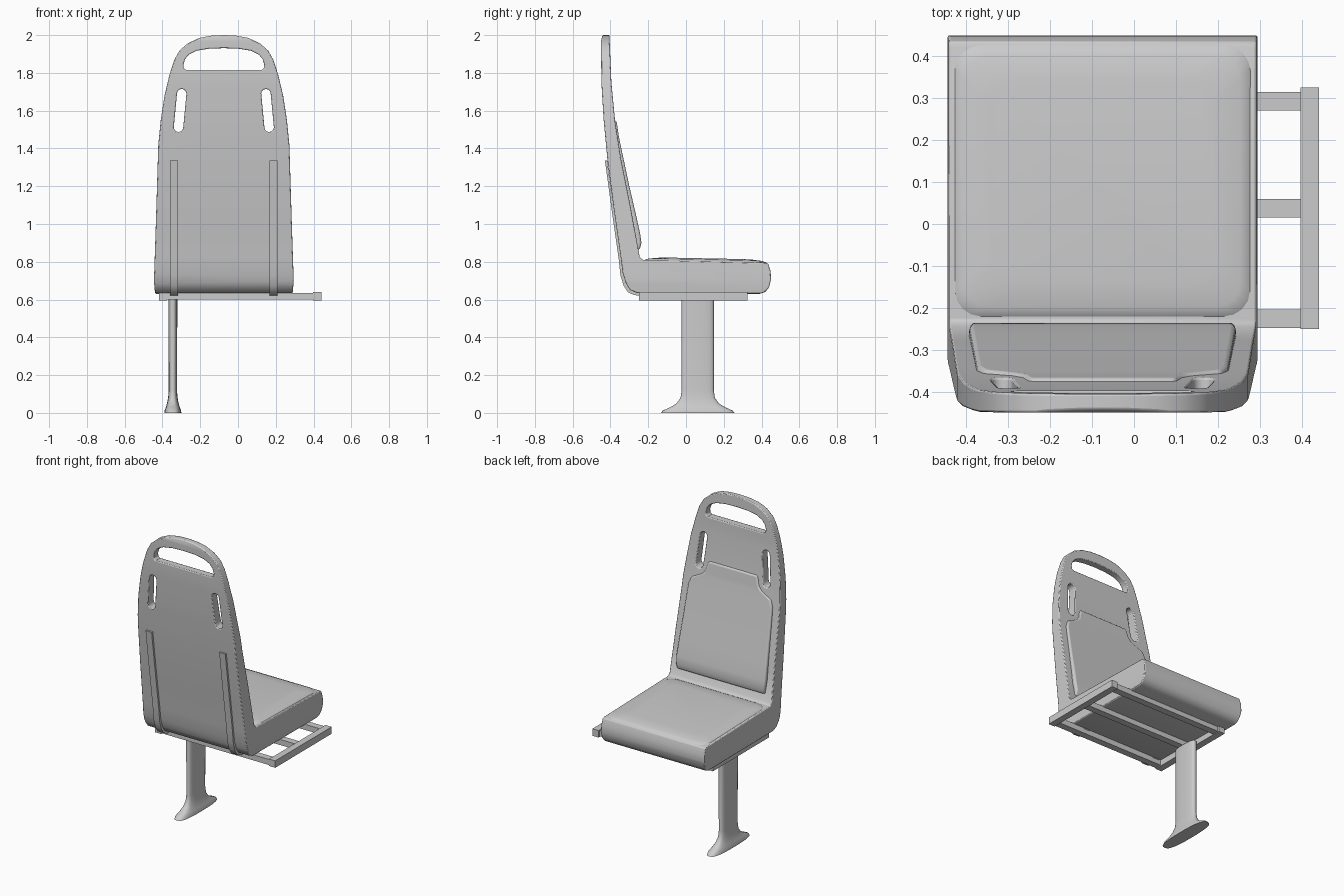
import bpy, bmesh, math
from mathutils import Vector

old = bpy.data.objects.get("Cube")
if old:
    bpy.data.objects.remove(old, do_unlink=True)

CX = -0.075  # the seat sits off-centre on its frame

grey = bpy.data.materials.new("light grey")
grey.use_nodes = True
grey.diffuse_color = (0.6, 0.6, 0.6, 1)
grey.node_tree.nodes["Principled BSDF"].inputs["Base Color"].default_value = (0.6, 0.6, 0.6, 1)


def make(name, bm):
    bmesh.ops.recalc_face_normals(bm, faces=bm.faces)
    mesh = bpy.data.meshes.new(name)
    bm.to_mesh(mesh)
    bm.free()
    ob = bpy.data.objects.new(name, mesh)
    bpy.context.collection.objects.link(ob)
    mesh.materials.append(grey)
    return ob


def activate(ob):
    bpy.ops.object.select_all(action='DESELECT')
    ob.select_set(True)
    bpy.context.view_layer.objects.active = ob


def smooth(ob, angle=35):
    activate(ob)
    bpy.ops.object.shade_smooth_by_angle(angle=math.radians(angle))


def prism(name, outline, place, depth):
    """Extrude a flat outline; place maps each 2D point into space."""
    bm = bmesh.new()
    face = bm.faces.new([bm.verts.new(place(a, b)) for a, b in outline])
    out = bmesh.ops.extrude_face_region(bm, geom=[face])
    verts = [v for v in out["geom"] if isinstance(v, bmesh.types.BMVert)]
    bmesh.ops.translate(bm, verts=verts, vec=depth)
    return make(name, bm)


def side_prism(name, outline, x, width):
    return prism(name, outline, lambda y, z: (x - width / 2, y, z), (width, 0, 0))


def front_prism(name, outline):
    return prism(name, outline, lambda x, z: (x + CX, -1, z), (0, 2, 0))


def mirrored(half):
    return half + [(-x, z) for x, z in reversed(half) if x > 0]


def cut(ob, cutter, operation):
    activate(ob)
    mod = ob.modifiers.new("cut", 'BOOLEAN')
    mod.operation, mod.object, mod.solver = operation, cutter, 'EXACT'
    bpy.ops.object.modifier_apply(modifier=mod.name)
    bpy.data.objects.remove(cutter, do_unlink=True)


def bevel(ob, width, segments):
    mod = ob.modifiers.new("bevel", 'BEVEL')
    mod.width, mod.segments = width, segments
    mod.limit_method, mod.angle_limit = 'ANGLE', math.radians(40)


def box(name, x0, x1, y0, y1, z0, z1):
    return side_prism(name, [(y0, z0), (y1, z0), (y1, z1), (y0, z1)], (x0 + x1) / 2, x1 - x0)


# Shell: side profile crossed with the front silhouette
back_edge = [(-0.44, 2.01), (-0.45, 1.97), (-0.448, 1.75), (-0.436, 1.55), (-0.416, 1.34),
             (-0.385, 1.1), (-0.345, 0.82), (-0.335, 0.74), (-0.318, 0.685), (-0.295, 0.65),
             (-0.26, 0.635)]
shell = side_prism("seat_shell", back_edge + [
    (0.39, 0.63), (0.42, 0.64), (0.44, 0.665), (0.45, 0.705), (0.448, 0.75), (0.435, 0.79),
    (0.42, 0.795), (-0.23, 0.81), (-0.245, 0.825), (-0.295, 1.1), (-0.345, 1.35),
    (-0.376, 1.55), (-0.395, 1.75), (-0.406, 2.01)], CX, 1)
silhouette = mirrored([(0.355, 0.6), (0.365, 0.64), (0.37, 0.7), (0.36, 1.0), (0.347, 1.42),
                       (0.334, 1.55), (0.314, 1.68), (0.288, 1.79), (0.262, 1.87),
                       (0.235, 1.918), (0.19, 1.957), (0.13, 1.985), (0.065, 1.997), (0, 2.0)])
cut(shell, front_prism("silhouette", silhouette), 'INTERSECT')

# Handle opening and the two slanted slots
handle = mirrored([(0.2, 1.816), (0.212, 1.825), (0.214, 1.845), (0.205, 1.873), (0.185, 1.897),
                   (0.145, 1.917), (0.08, 1.928), (0, 1.931)])
cut(shell, front_prism("handle_opening", handle), 'DIFFERENCE')
for s in (1, -1):
    top, low, r = Vector((0.223 * s, 1.69)), Vector((0.24 * s, 1.512)), 0.025
    pts = []
    for i in range(14):
        a = math.pi * (i % 7) / 6 + (math.pi if i > 6 else 0)
        c = low if i > 6 else top
        pts.append((c.x + r * math.cos(a), c.y + r * math.sin(a)))
    cut(shell, front_prism("slot", pts), 'DIFFERENCE')
bevel(shell, 0.005, 2)
smooth(shell)

# Back cushion, notched at the top around the slots
back_pad = side_prism("back_cushion", [
    (-0.39, 1.555), (-0.368, 1.55), (-0.355, 1.46), (-0.336, 1.37), (-0.3, 1.2), (-0.265, 1.05),
    (-0.243, 0.95), (-0.236, 0.9), (-0.245, 0.865), (-0.3, 0.86)], CX, 1)
pad_outline = mirrored([(0.31, 0.8), (0.318, 0.95), (0.3, 1.38), (0.285, 1.425), (0.215, 1.46),
                        (0.19, 1.49), (0.178, 1.54), (0.165, 1.548)])
cut(back_pad, front_prism("pad_outline", pad_outline), 'INTERSECT')
bevel(back_pad, 0.012, 3)
smooth(back_pad, 50)

# Seat cushion with a gently domed, rounded-corner top
bm = bmesh.new()
rings = []
for inset, z in ((0, 0.77), (0, 0.8), (0.008, 0.81), (0.03, 0.817), (0.09, 0.822)):
    ring = []
    hx, hy, r = 0.358 - inset, 0.33 - inset, 0.06
    for k in range(4):
        sx, sy = ((1, 1), (-1, 1), (-1, -1), (1, -1))[k]
        for i in range(5):
            a = math.pi / 2 * (k + i / 4)
            y = 0.102 + sy * (hy - r) + r * math.sin(a)
            drop = 0.014 * max(0, (y + 0.1) / 0.53) ** 2
            ring.append(bm.verts.new((CX + sx * (hx - r) + r * math.cos(a), y, z - drop)))
    rings.append(ring)
for lower, upper in zip(rings, rings[1:]):
    for i in range(len(lower)):
        j = (i + 1) % len(lower)
        bm.faces.new((lower[i], lower[j], upper[j], upper[i]))
bm.faces.new(rings[0])
bm.faces.new(rings[-1])
smooth(make("seat_cushion", bm))

# Support straps following the rear of the shell and tucking under
path = [(-0.417, 1.335)] + back_edge[5:] + [(-0.2, 0.633)]
outer = [(y - 0.012, z - 0.012 * (z < 0.75)) for y, z in path]
for s, name in ((-1, "right_back_strap"), (1, "left_back_strap")):
    smooth(side_prism(name, path + outer[::-1], CX + 0.263 * s, 0.043))

# Frame: three cross rails and two end rails
for name, y in (("front_rail", -0.226), ("middle_rail", 0.038), ("rear_rail", 0.293)):
    box(name, -0.375, 0.4, y - 0.022, y + 0.022, 0.6, 0.636)
for name, x in (("right_end_rail", -0.397), ("left_end_rail", 0.419)):
    box(name, x - 0.022, x + 0.022, -0.25, 0.325, 0.595, 0.64)

# Pedestal leg: rounded sections flaring to the foot
bm = bmesh.new()
rings = []
for z, hx, hy in ((0, 0.045, 0.195), (0.012, 0.044, 0.185), (0.03, 0.037, 0.145), (0.05, 0.031, 0.112),
                  (0.08, 0.025, 0.091), (0.12, 0.022, 0.085), (0.6, 0.024, 0.085)):
    ring = []
    for i in range(32):
        a = math.tau * i / 32
        c, s = math.cos(a), math.sin(a)
        ring.append(bm.verts.new((-0.345 + hx * math.copysign(abs(c) ** 0.7, c),
                                  0.062 + hy * math.copysign(abs(s) ** 0.7, s), z)))
    rings.append(ring)
for lower, upper in zip(rings, rings[1:]):
    for i in range(32):
        j = (i + 1) % 32
        bm.faces.new((lower[i], lower[j], upper[j], upper[i]))
bm.faces.new(rings[0])
bm.faces.new(rings[-1])
smooth(make("pedestal_leg", bm), 50)
